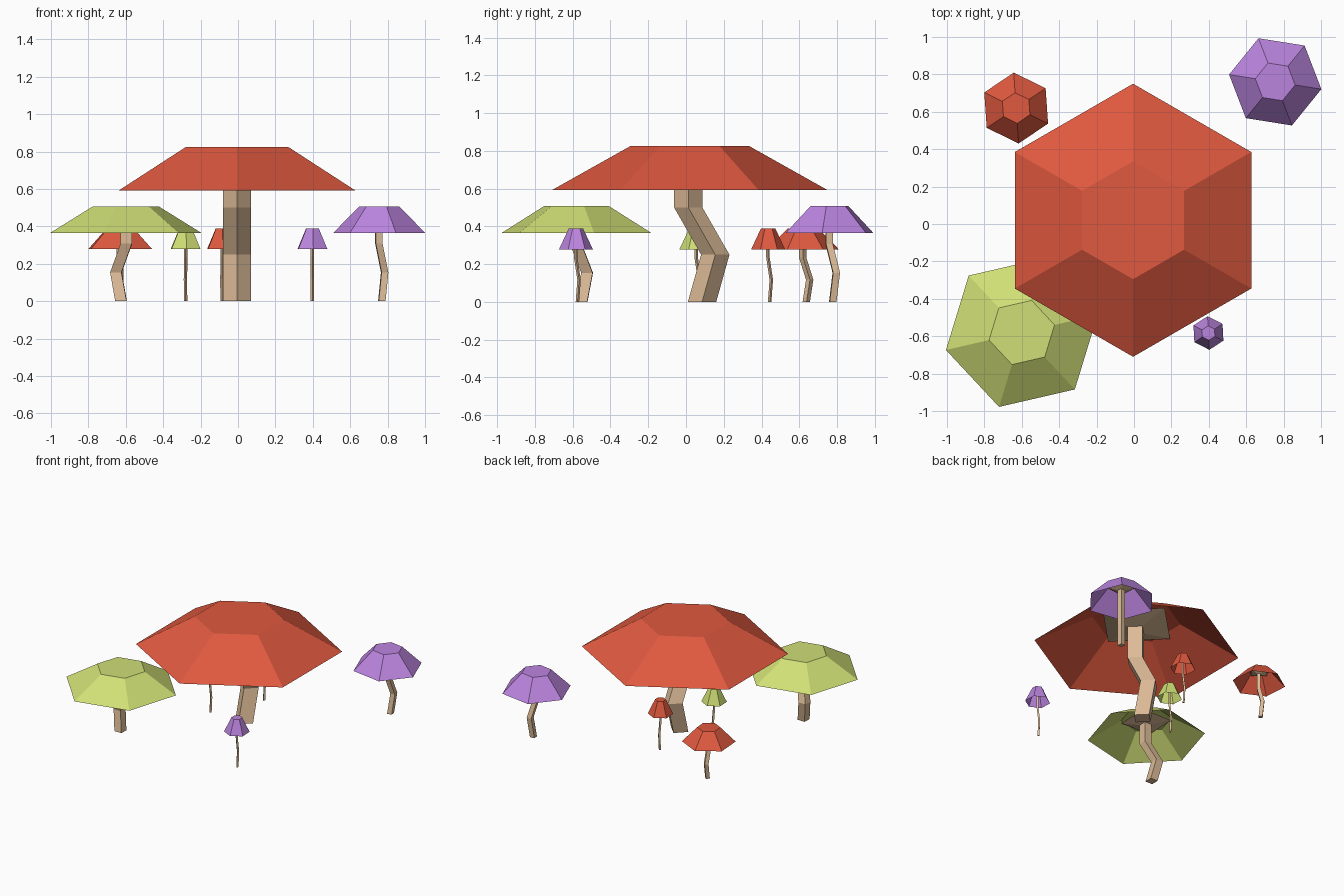
import bpy, bmesh, math
from mathutils import Matrix, Vector

cube = bpy.data.objects.get("Cube")
if cube:
    bpy.data.objects.remove(cube, do_unlink=True)


def make_material(name, rgb):
    mat = bpy.data.materials.new(name)
    mat.use_nodes = True
    mat.diffuse_color = (*rgb, 1)
    bsdf = mat.node_tree.nodes["Principled BSDF"]
    bsdf.inputs["Base Color"].default_value = (*rgb, 1)
    bsdf.inputs["Roughness"].default_value = 0.9
    return mat


red = make_material("cap red", (0.74, 0.10, 0.05))
green = make_material("cap lime", (0.63, 0.74, 0.18))
purple = make_material("cap purple", (0.50, 0.235, 0.74))
tan = make_material("stem tan", (0.72, 0.50, 0.31))

# Rings as (sideways offset, height, radius)
CAP_RINGS = [(0, 0.592, 0.73), (0, 0.825, 0.315)]
STEM_RINGS = [(0.065, 0, 0.075), (0.135, 0.25, 0.075), (-0.008, 0.5, 0.075),
              (-0.008, 0.75, 0.075), (0, 0.79, 0.31)]


def loft(name, rings, sides, mat, matrix, close_bottom):
    """Join stacked polygon rings into one flat-shaded mesh."""
    bm = bmesh.new()
    loops = []
    for offset, z, radius in rings:
        loop = []
        for i in range(sides):
            a = math.pi / 2 + math.tau * i / sides
            point = Vector((radius * math.cos(a), offset + radius * math.sin(a), z))
            loop.append(bm.verts.new(matrix @ point))
        loops.append(loop)
    for low, high in zip(loops, loops[1:]):
        for i in range(sides):
            j = (i + 1) % sides
            bm.faces.new((low[i], low[j], high[j], high[i]))
    bm.faces.new(loops[-1])
    if close_bottom:
        bm.faces.new(loops[0][::-1])
    mesh = bpy.data.meshes.new(name)
    bm.to_mesh(mesh)
    bm.free()
    mesh.materials.append(mat)
    obj = bpy.data.objects.new(name, mesh)
    bpy.context.collection.objects.link(obj)


def mushroom(name, x, y, width, height, turn, cap_mat):
    matrix = (Matrix.Translation((x, y, 0))
              @ Matrix.Rotation(math.radians(turn), 4, "Z")
              @ Matrix.Diagonal((width, width, height, 1)))
    # Open hexagonal cap shell
    loft(name + "_cap", CAP_RINGS, 6, cap_mat, matrix, False)
    # Crooked square stem flaring out beneath the cap
    loft(name + "_stem", STEM_RINGS, 4, tan, matrix, True)


mushroom("giant_red_mushroom", -0.005, 0.02, 1, 1, 0, red)
mushroom("large_lime_mushroom", -0.60, -0.58, 0.57, 0.615, 43, green)
mushroom("medium_purple_mushroom", 0.755, 0.76, 0.342, 0.615, -39, purple)
mushroom("medium_red_mushroom", -0.63, 0.62, 0.26, 0.47, 4, red)
mushroom("small_red_mushroom", -0.085, 0.435, 0.123, 0.47, 3, red)
mushroom("small_lime_mushroom", -0.28, 0.055, 0.123, 0.47, 3, green)
mushroom("small_purple_mushroom", 0.398, -0.583, 0.123, 0.47, 3, purple)
